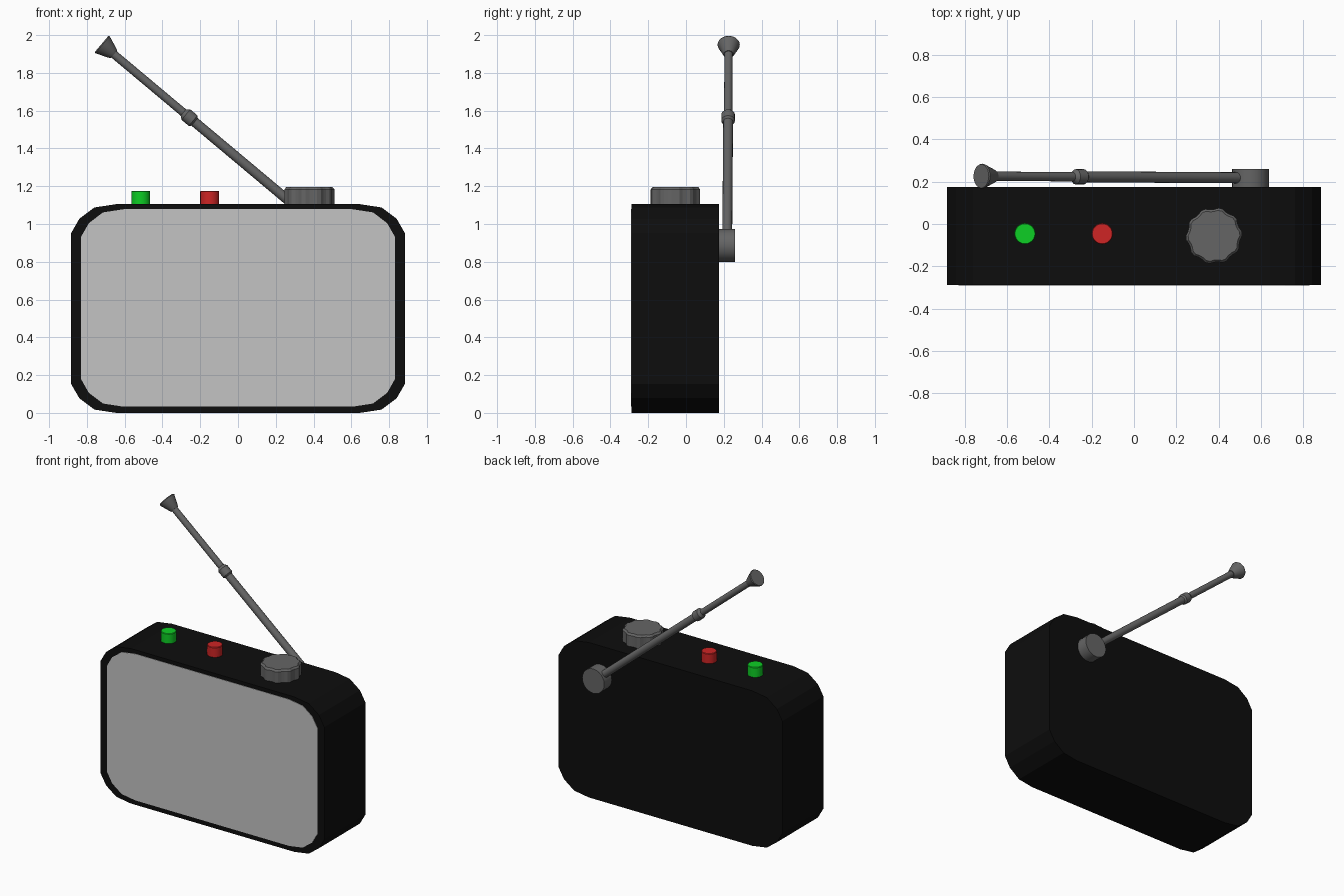
import bpy, bmesh, math
from mathutils import Vector

if "Cube" in bpy.data.objects:
    bpy.data.objects.remove(bpy.data.objects["Cube"])


def material(name, rgb):
    m = bpy.data.materials.new(name)
    m.diffuse_color = (*rgb, 1)
    m.use_nodes = True
    m.node_tree.nodes["Principled BSDF"].inputs["Base Color"].default_value = m.diffuse_color
    return m


BLACK = material("black_plastic", (0.004, 0.004, 0.004))
SCREEN = material("light_grey", (0.55, 0.55, 0.55))
METAL = material("dark_grey", (0.13, 0.13, 0.13))
GREEN = material("green", (0.004, 0.62, 0.018))
RED = material("red", (0.62, 0.018, 0.018))


def finish(name, bm, mat, smooth=False):
    bmesh.ops.recalc_face_normals(bm, faces=bm.faces)
    me = bpy.data.meshes.new(name)
    bm.to_mesh(me)
    bm.free()
    me.materials.append(mat)
    ob = bpy.data.objects.new(name, me)
    bpy.context.collection.objects.link(ob)
    if smooth:
        bpy.context.view_layer.objects.active = ob
        ob.select_set(True)
        bpy.ops.object.shade_smooth_by_angle(angle=math.radians(35))
        ob.select_set(False)
    return ob


def slab(name, outline, y0, y1, mat):
    """Extrude an (x, z) outline from y0 to y1."""
    bm = bmesh.new()
    face = bm.faces.new([bm.verts.new((x, y0, z)) for x, z in outline])
    ext = bmesh.ops.extrude_face_region(bm, geom=[face])["geom"]
    verts = [v for v in ext if isinstance(v, bmesh.types.BMVert)]
    bmesh.ops.translate(bm, verts=verts, vec=(0, y1 - y0, 0))
    return finish(name, bm, mat)


def lathe(name, profile, base, axis, mat, sides=24, flute=0.0, smooth=True):
    """Solid of rings (radius, distance) along an axis; flute notches alternate sides."""
    rot = Vector(axis).to_track_quat('Z', 'Y')
    bm = bmesh.new()
    rings = []
    for r, d in profile:
        ring = []
        for i in range(sides):
            a = math.tau * i / sides
            k = r * (1 - flute * (i // 2 % 2))
            p = Vector((k * math.cos(a), k * math.sin(a), d))
            ring.append(bm.verts.new(Vector(base) + rot @ p))
        rings.append(ring)
    for a, b in zip(rings, rings[1:]):
        for i in range(sides):
            j = (i + 1) % sides
            bm.faces.new((a[i], a[j], b[j], b[i]))
    bm.faces.new(rings[0][::-1])
    bm.faces.new(rings[-1])
    return finish(name, bm, mat, smooth)


# Case outline: one chamfered corner mirrored to four
MID = 0.5525
corner = [(0.883, 0.40), (0.84, 0.475), (0.76, 0.535), (0.645, MID)]
quads = [(1, 1), (-1, 1), (-1, -1), (1, -1)]
outline = []
for sx, sz in quads:
    pts = corner if sx * sz > 0 else corner[::-1]
    outline += [(sx * x, MID + sz * z) for x, z in pts]
slab("case", outline, -0.288, 0.175, BLACK)

# Front panel
panel = [(x * 0.94, MID + 0.003 + (z - MID) * 0.946) for x, z in outline]
slab("front_panel", panel, -0.291, -0.284, SCREEN)

# Buttons and dial on the top
for name, x, mat in (("green_button", -0.515, GREEN), ("red_button", -0.15, RED)):
    lathe(name, [(0.05, 0), (0.05, 0.072), (0.047, 0.076)],
          (x, -0.046, 1.10), (0, 0, 1), mat)
lathe("dial", [(0.133, 0), (0.133, 0.083), (0.122, 0.096)],
      (0.378, -0.056, 1.10), (0, 0, 1), METAL, sides=40, flute=0.06, smooth=False)

# Antenna pivot, telescopic rod, and flared tip
lathe("antenna_pivot", [(0.087, 0), (0.087, 0.09)],
      (0.55, 0.17, 0.887), (0, 1, 0), METAL)
start, end = Vector((0.55, 0.218, 0.887)), Vector((-0.722, 0.226, 1.953))
axis = end - start
L = axis.length
J = L * 0.637
lathe("antenna_rod",
      [(0.026, 0.02), (0.026, J - 0.04), (0.036, J - 0.03), (0.036, J + 0.02),
       (0.022, J + 0.038), (0.022, L - 0.07)],
      start, axis, METAL, sides=16)
lathe("antenna_tip", [(0.026, L - 0.085), (0.032, L - 0.075), (0.059, L - 0.006), (0.056, L)],
      start, axis, METAL)
